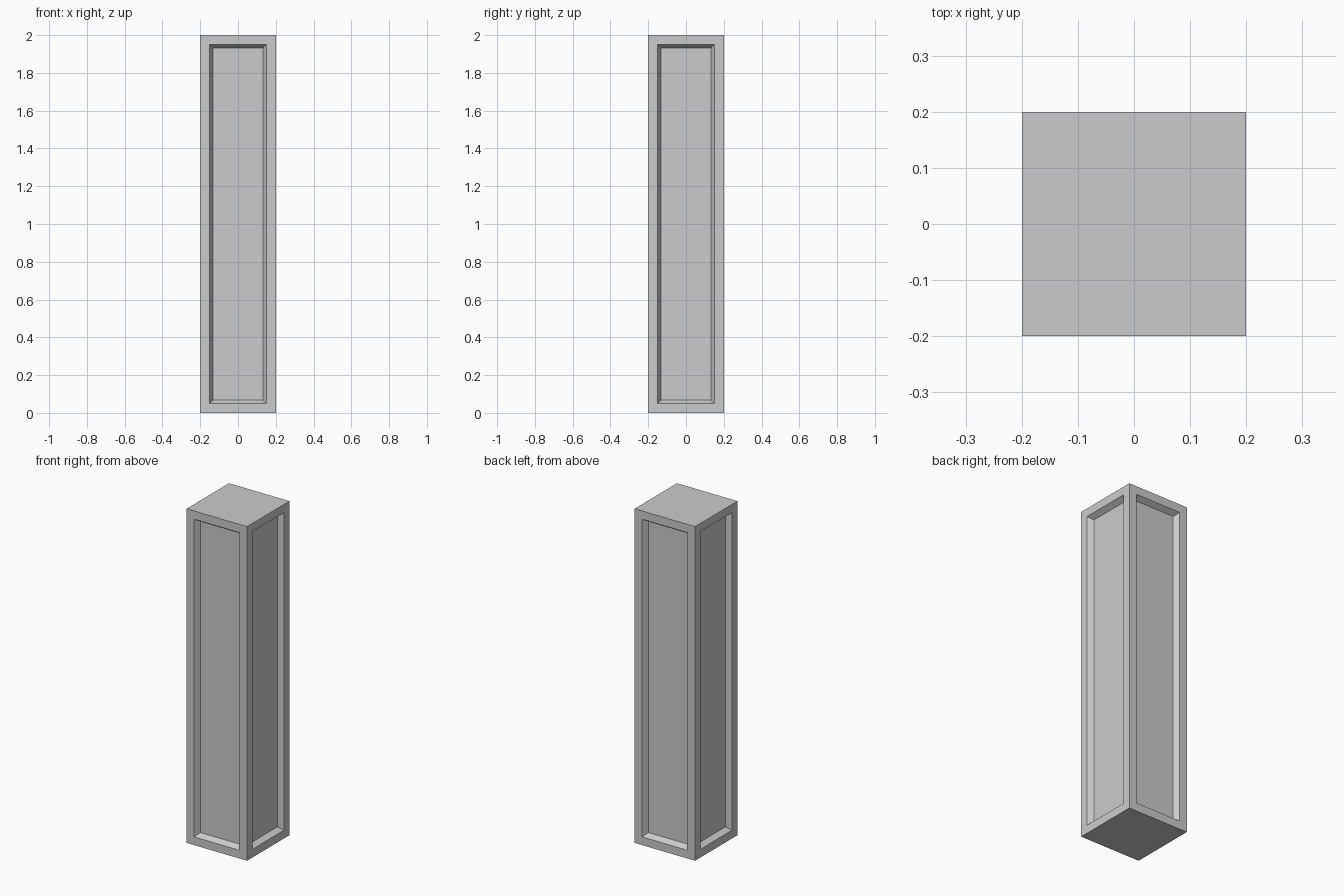
import bpy, bmesh
from mathutils import Vector

if "Cube" in bpy.data.objects:
    bpy.data.objects.remove(bpy.data.objects["Cube"])

WIDTH, HEIGHT = 0.4, 2.0
FRAME, SLOPE, DEPTH = 0.07, 0.027, 0.031

# Square pillar standing on the ground
bm = bmesh.new()
bmesh.ops.create_cube(bm, size=1)
bmesh.ops.scale(bm, vec=Vector((WIDTH, WIDTH, HEIGHT)), verts=bm.verts)
bmesh.ops.translate(bm, vec=Vector((0, 0, HEIGHT / 2)), verts=bm.verts)
bm.normal_update()

# Recessed panel with a sloped border on each of the four sides
sides = [f for f in bm.faces if abs(f.normal.z) < 0.5]
bmesh.ops.inset_individual(bm, faces=sides, thickness=FRAME)
bmesh.ops.inset_individual(bm, faces=sides, thickness=SLOPE, depth=-DEPTH)

mesh = bpy.data.meshes.new("panelled_pillar")
bm.to_mesh(mesh)
bm.free()
bpy.context.collection.objects.link(bpy.data.objects.new("panelled_pillar", mesh))
